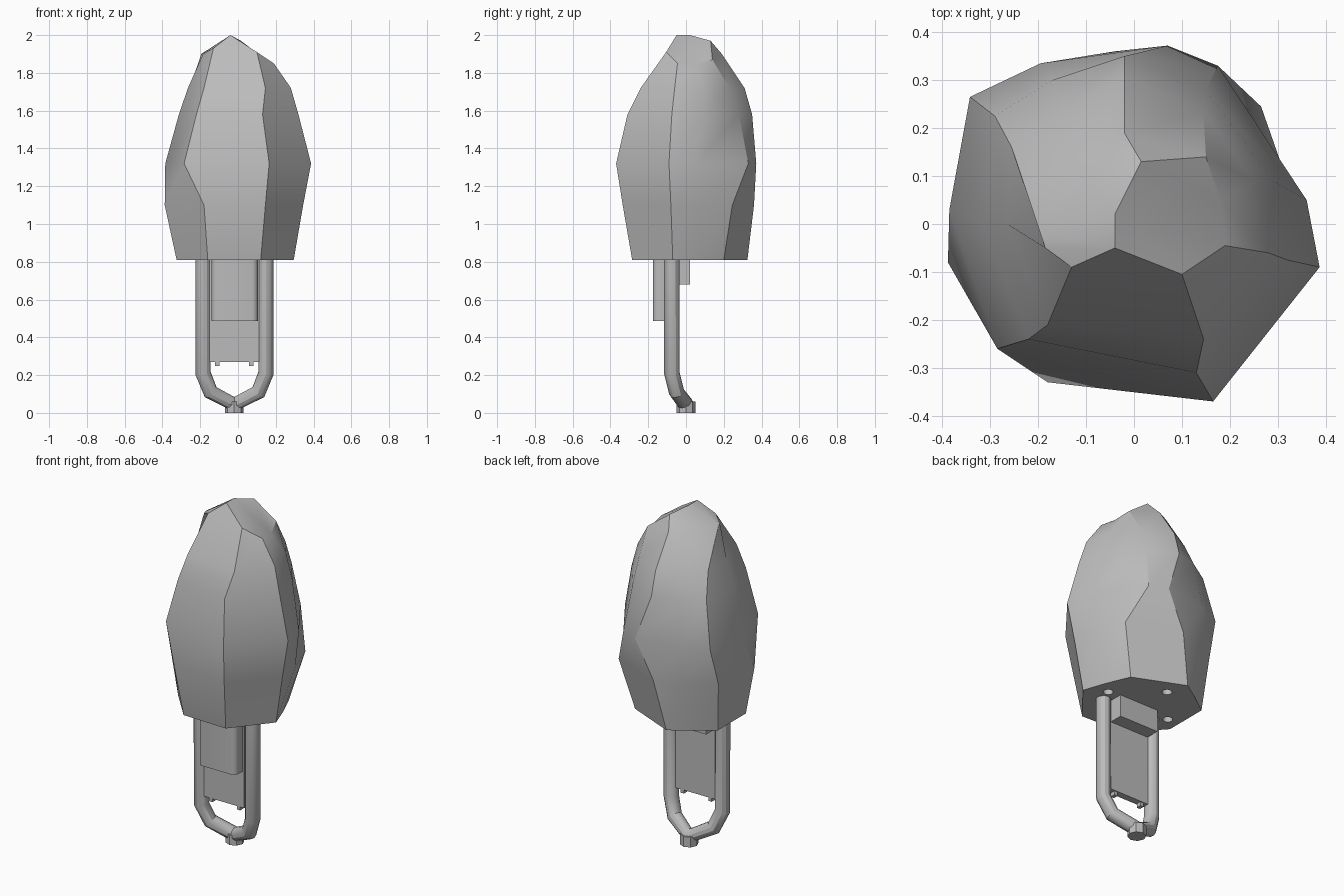
import bpy, bmesh, math
from mathutils import Vector

default_cube = bpy.data.objects.get("Cube")
if default_cube:
    bpy.data.objects.remove(default_cube, do_unlink=True)

# One plain grey for every part
grey = bpy.data.materials.new("plain grey")
grey.use_nodes = True
grey.diffuse_color = (0.5, 0.5, 0.5, 1)
grey.node_tree.nodes["Principled BSDF"].inputs["Base Color"].default_value = (0.5, 0.5, 0.5, 1)


def activate(obj):
    bpy.ops.object.select_all(action="DESELECT")
    obj.select_set(True)
    bpy.context.view_layer.objects.active = obj


def finish(obj, angle=30):
    """Give the part its material and smooth only its shallow edges."""
    obj.data.materials.clear()
    obj.data.materials.append(grey)
    activate(obj)
    bpy.ops.object.shade_smooth_by_angle(angle=math.radians(angle))


def from_bmesh(name, bm):
    bmesh.ops.recalc_face_normals(bm, faces=bm.faces[:])
    mesh = bpy.data.meshes.new(name)
    bm.to_mesh(mesh)
    bm.free()
    obj = bpy.data.objects.new(name, mesh)
    bpy.context.collection.objects.link(obj)
    return obj


def box(name, low, high, bevel=0):
    bm = bmesh.new()
    bmesh.ops.create_cube(bm, size=1)
    low, high = Vector(low), Vector(high)
    for vert in bm.verts:
        vert.co = (low + high) / 2 + vert.co * (high - low)
    if bevel:
        # Round the upright edges only
        upright = [e for e in bm.edges
                   if abs(e.verts[0].co.z - e.verts[1].co.z) > 0.01]
        bmesh.ops.bevel(bm, geom=upright, offset=bevel, segments=4,
                        profile=0.5, affect="EDGES")
    obj = from_bmesh(name, bm)
    finish(obj)
    return obj


def cylinder(name, radius, centre, bottom, top, sides):
    bm = bmesh.new()
    bmesh.ops.create_cone(bm, cap_ends=True, segments=sides, radius1=radius,
                          radius2=radius, depth=top - bottom)
    offset = Vector((centre[0], centre[1], (top + bottom) / 2))
    bmesh.ops.translate(bm, vec=offset, verts=bm.verts[:])
    return from_bmesh(name, bm)


# Stone head: upright ridges, each a list of (x, y) at shared heights
heights = (0.81, 1.1, 1.32, 1.58, 1.72)
ridges = {
    "front_right": [(-.16, -.275), (-.18, -.33), (-.285, -.26), (-.22, -.24), (-.18, -.21), (-.13, -.09)],
    "front_left": [(.12, -.285), (.145, -.335), (.165, -.37), (.13, -.31), (.145, -.24), (.1, -.105)],
    "left": [(.295, -.07), (.345, -.08), (.387, -.09), (.32, -.075), (.28, -.06), (.19, -.045)],
    "left_middle": [(.25, .06), (.33, .06), (.36, .05), (.29, .09), (.25, .09), (.18, .05)],
    "back_left": [(.19, .2), (.265, .245), (.175, .33), (.15, .28), (.145, .23), (.15, .14)],
    "back": [(-.1, .325), (-.04, .36), (.07, .372), (-.02, .35), (-.02, .31), (-.02, .19)],
    "back_middle": [(-.2, .26), (-.2, .32), (-.195, .335), (-.17, .3), (-.15, .24), (-.11, .13)],
    "back_right": [(-.325, .17), (-.35, .2), (-.342, .265), (-.29, .225), (-.255, .16), (-.195, -.02)],
    "right": [(-.325, -.09), (-.388, -.08), (-.385, .03), (-.313, 0), (-.265, 0), (-.185, -.05)],
}
shoulder_heights = (1.93, 1.91, 1.85, 1.84, 1.87, 1.9, 1.92, 1.9, 1.9)
crown_points = ((-.04, -.05, 2), (-.04, .02, 2), (.015, .13, 1.97))
crown_links = (0, 0, 1, 1, 2, 2, 2, 1, 0)

bm = bmesh.new()
columns = [[bm.verts.new((x, y, z)) for (x, y), z in zip(points, heights + (shoulder,))]
           for points, shoulder in zip(ridges.values(), shoulder_heights)]
crown = [bm.verts.new(point) for point in crown_points]
for i, here in enumerate(columns):
    j = (i + 1) % len(columns)
    there = columns[j]
    for k in range(len(heights)):
        bm.faces.new((here[k], there[k], there[k + 1], here[k + 1]))
    # Close each side up to the crown ridge
    cap = [here[-1], there[-1], crown[crown_links[j]], crown[crown_links[i]]]
    bm.faces.new(list(dict.fromkeys(cap)))
bm.faces.new([column[0] for column in columns])
head = from_bmesh("stone_head", bm)

# Three small sockets under the head
for i, centre in enumerate([(.18, 0), (-.06, .2), (-.25, -.02)]):
    cutter = cylinder("socket_cutter", 0.027, centre, 0.7, 0.95, 16)
    cutter.hide_render = True
    cut = head.modifiers.new("socket", "BOOLEAN")
    cut.operation = "DIFFERENCE"
    cut.solver = "EXACT"
    cut.object = cutter
    activate(head)
    bpy.ops.object.modifier_apply(modifier=cut.name)
    bpy.data.objects.remove(cutter, do_unlink=True)
finish(head)

# Bent tube that makes the handle loop
path = [(-.185, -.075, .85), (-.185, -.075, .21), (-.145, -.05, .11), (-.02, 0, .045),
        (.108, -.05, .11), (.148, -.075, .21), (.148, -.075, .85)]
curve = bpy.data.curves.new("handle_loop", "CURVE")
curve.dimensions = "3D"
curve.bevel_depth = 0.041
curve.bevel_resolution = 4
curve.use_fill_caps = True
spline = curve.splines.new("POLY")
spline.points.add(len(path) - 1)
for point, co in zip(spline.points, path):
    point.co = (*co, 1)
loop = bpy.data.objects.new("handle_loop", curve)
bpy.context.collection.objects.link(loop)
activate(loop)
bpy.ops.object.convert(target="MESH")
finish(bpy.context.view_layer.objects.active)

# Flat-bottomed lug where the loop meets
finish(cylinder("loop_lug", 0.05, (-.02, 0), 0, 0.06, 8))

# Clip between the legs: rounded front block, thin tongue, rear block
box("front_block", (-.14, -.175, .487), (.105, -.085, .85), 0.03)
box("tongue_plate", (-.15, -.1, .27), (.11, -.06, .85))
box("rear_block", (-.145, -.08, .68), (.11, .02, .85))
for side, x in (("right", -.11), ("left", .07)):
    box(side + "_tongue_tab", (x - .011, -.095, .247), (x + .011, -.065, .28))
